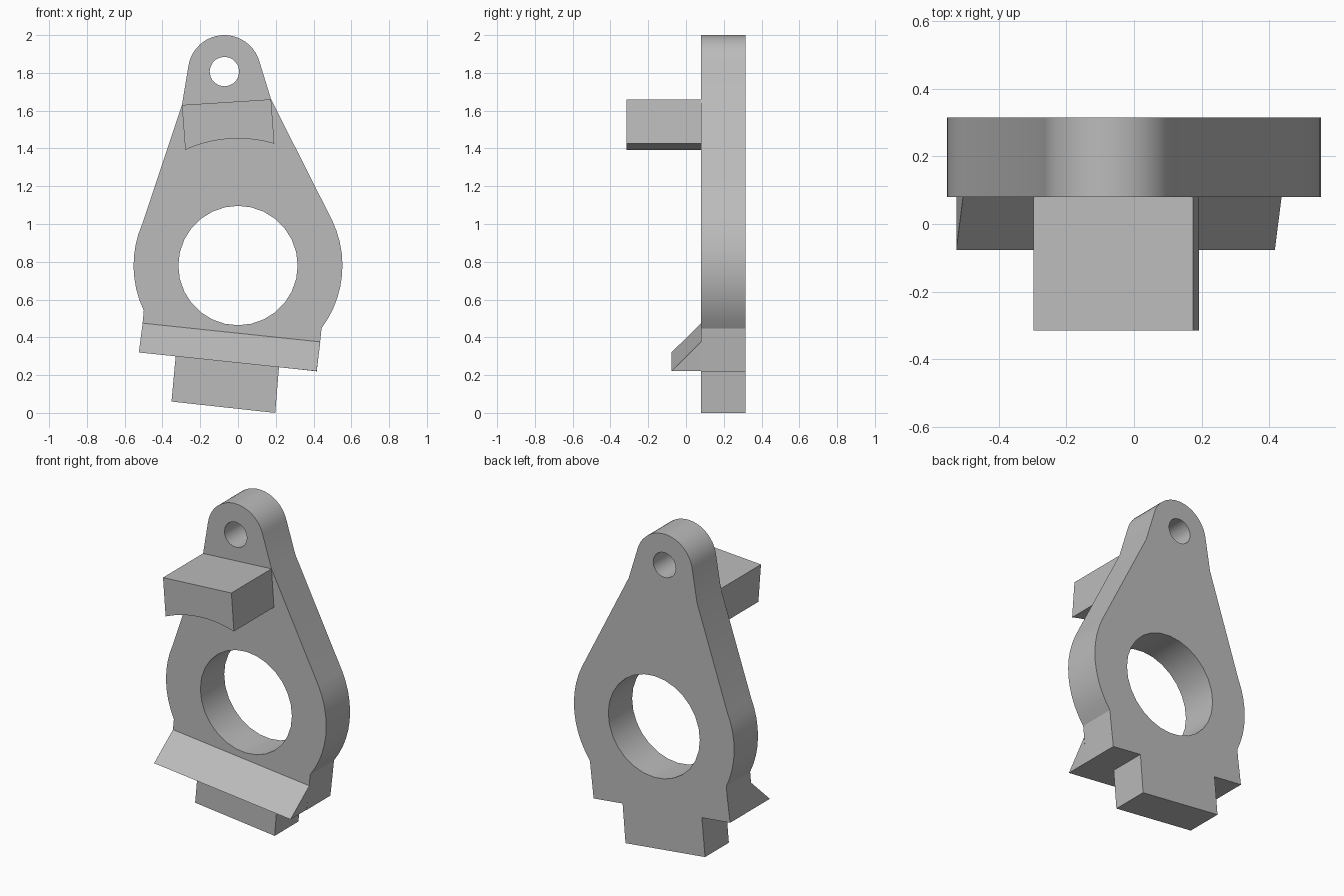
import bpy, bmesh
from math import cos, sin, radians
from mathutils import Vector

old = bpy.data.objects.get("Cube")
if old:
    bpy.data.objects.remove(old, do_unlink=True)

FRONT, BACK = 0.08, 0.315          # plate thickness along y
BORE = (0.0, 0.78)                 # large bore centre (x, z)
EYE = (-0.072, 1.807)              # small hole centre (x, z)

grey = bpy.data.materials.new("plain_grey")
grey.use_nodes = True
grey.diffuse_color = (0.5, 0.5, 0.5, 1)
grey.node_tree.nodes["Principled BSDF"].inputs["Base Color"].default_value = (0.5, 0.5, 0.5, 1)


def arc(centre, r, start, end, steps):
    """Points on a circle in the xz plane, angles in degrees."""
    angles = [radians(start + (end - start) * i / steps) for i in range(steps + 1)]
    return [(centre[0] + r * cos(a), centre[1] + r * sin(a)) for a in angles]


def prism(name, base, offset):
    """Extrude a planar loop of 3D points by an offset vector."""
    bm = bmesh.new()
    face = bm.faces.new([bm.verts.new(p) for p in base])
    out = bmesh.ops.extrude_face_region(bm, geom=[face], use_keep_orig=True)
    moved = [v for v in out["geom"] if isinstance(v, bmesh.types.BMVert)]
    bmesh.ops.translate(bm, verts=moved, vec=Vector(offset))
    bmesh.ops.recalc_face_normals(bm, faces=bm.faces)
    mesh = bpy.data.meshes.new(name)
    bm.to_mesh(mesh)
    bm.free()
    mesh.materials.append(grey)
    obj = bpy.data.objects.new(name, mesh)
    bpy.context.collection.objects.link(obj)
    return obj


def slab(name, profile, y0, y1):
    return prism(name, [(x, y0, z) for x, z in profile], (0, y1 - y0, 0))


def activate(obj):
    bpy.ops.object.select_all(action='DESELECT')
    obj.select_set(True)
    bpy.context.view_layer.objects.active = obj


def drill(obj, centre, r, sides):
    """Cut a round hole through the plate."""
    cutter = slab("hole_cutter", arc(centre, r, 0, 360, sides)[:-1], FRONT - 0.1, BACK + 0.1)
    cutter.hide_render = True
    mod = obj.modifiers.new("hole", 'BOOLEAN')
    mod.operation, mod.solver, mod.object = 'DIFFERENCE', 'EXACT', cutter
    activate(obj)
    bpy.ops.object.modifier_apply(modifier=mod.name)
    bpy.data.objects.remove(cutter, do_unlink=True)


# Plate: rounded eye, flared sides, round body and tilted foot with a tab
outline = arc(EYE, 0.193, 15, 172, 20)
outline += [(-0.297, 1.63)]
outline += arc(BORE, 0.553, 156, 205.6, 8)
outline += [(-0.505, 0.475), (-0.525, 0.32), (-0.33, 0.30), (-0.352, 0.06),
            (0.197, 0.0), (0.217, 0.242), (0.417, 0.22), (0.435, 0.378)]
outline += arc(BORE, 0.553, -36.9, 25.6, 10)
outline += [(0.175, 1.66)]
plate = slab("plate", outline, FRONT, BACK)
drill(plate, BORE, 0.316, 28)
drill(plate, EYE, 0.078, 20)

# Upper block: tilted top, underside concentric with the bore
block = slab("upper_block", [(-0.297, 1.63)] + arc(BORE, 0.673, 114.5, 73.4, 10)
             + [(0.175, 1.66)], -0.315, FRONT)

# Lower lip: triangular wedge sloping out from the plate front
heel, tip, top = (-0.525, FRONT, 0.32), (-0.525, -0.077, 0.32), (-0.505, FRONT, 0.475)
lip = prism("lower_lip", [heel, tip, top], (0.941, 0, -0.099))

for part in (plate, block, lip):
    activate(part)
    bpy.ops.object.shade_smooth_by_angle(angle=radians(20))
